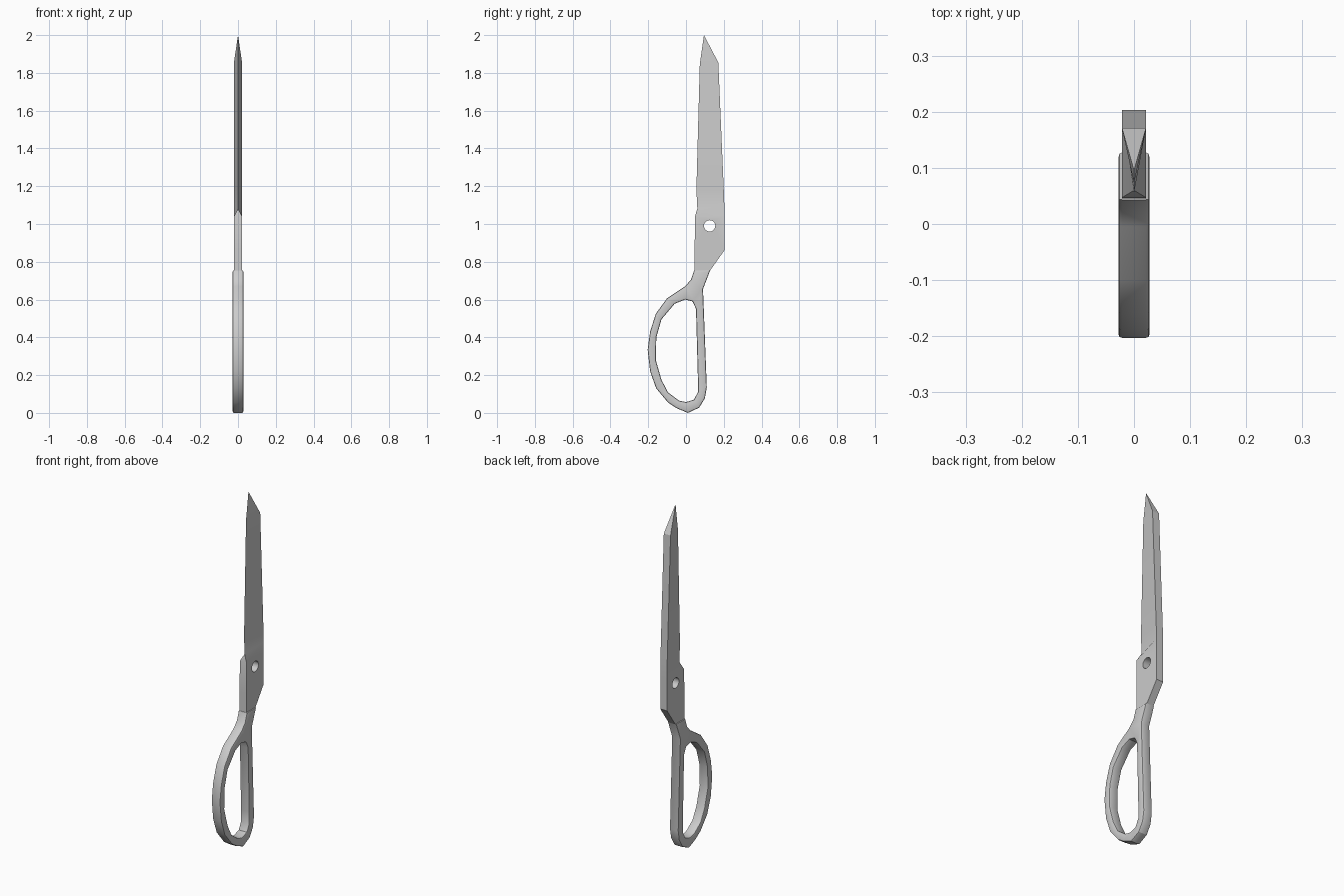
import bpy, bmesh, math
from mathutils import Vector

if "Cube" in bpy.data.objects:
    bpy.data.objects.remove(bpy.data.objects["Cube"])


def make_object(name, bm):
    bmesh.ops.recalc_face_normals(bm, faces=bm.faces)
    mesh = bpy.data.meshes.new(name)
    bm.to_mesh(mesh)
    bm.free()
    obj = bpy.data.objects.new(name, mesh)
    bpy.context.collection.objects.link(obj)
    return obj


def activate(obj):
    bpy.ops.object.select_all(action='DESELECT')
    obj.select_set(True)
    bpy.context.view_layer.objects.active = obj


# Blade: loft of sections (front y, front z, front half-thickness, back y, back z, back half-thickness)
T = 0.0215
sections = [
    (0.045, 0.75, T, 0.125, 0.75, T),
    (0.046, 0.86, T, 0.203, 0.86, T),
    (0.047, 1.04, T, 0.203, 1.04, T),
    (0.060, 1.08, 0, 0.203, 1.10, T),
    (0.055, 1.18, 0, 0.200, 1.18, T),
    (0.073, 1.845, 0, 0.171, 1.855, T),
    (0.095, 2.0, 0, 0.095, 2.0, 0),
]
bm = bmesh.new()
rings = []
for fy, fz, ft, by, bz, bt in sections:
    rings.append([bm.verts.new(p) for p in
                  ((-ft, fy, fz), (ft, fy, fz), (bt, by, bz), (-bt, by, bz))])
for a, b in zip(rings, rings[1:]):
    for i in range(4):
        j = (i + 1) % 4
        bm.faces.new((a[i], a[j], b[j], b[i]))
bm.faces.new(rings[0])
bmesh.ops.remove_doubles(bm, verts=bm.verts, dist=1e-5)
blade = make_object("blade", bm)

# Pivot hole through the blade
bpy.ops.mesh.primitive_cylinder_add(vertices=20, radius=0.03, depth=0.2,
                                    location=(0, 0.125, 0.99),
                                    rotation=(0, math.pi / 2, 0))
cutter = bpy.context.object
cutter.name = "pivot_hole_cutter"
cutter.hide_render = True
hole = blade.modifiers.new("pivot_hole", 'BOOLEAN')
hole.operation = 'DIFFERENCE'
hole.solver = 'EXACT'
hole.object = cutter
activate(blade)
bpy.ops.object.modifier_apply(modifier=hole.name)
bpy.data.objects.remove(cutter)

# Handle: bow outline with finger opening, extruded and softened
outer = [(0.043, 0.755), (0.026, 0.705), (-0.005, 0.67), (-0.10, 0.607), (-0.16, 0.525),
         (-0.19, 0.43), (-0.203, 0.335), (-0.19, 0.22), (-0.158, 0.13), (-0.095, 0.055),
         (-0.05, 0.025), (0.01, 0.0), (0.07, 0.028), (0.10, 0.077), (0.11, 0.135),
         (0.09, 0.655), (0.128, 0.755)]
inner = [(-0.005, 0.60), (-0.06, 0.578), (-0.13, 0.495), (-0.157, 0.40), (-0.16, 0.28),
         (-0.13, 0.175), (-0.095, 0.108), (-0.037, 0.065), (0.0, 0.057), (0.042, 0.07),
         (0.063, 0.11), (0.063, 0.18), (0.053, 0.55), (0.035, 0.59)]
H = 0.028
bm = bmesh.new()
for loop in (outer, inner):
    vs = [bm.verts.new((-H, y, z)) for y, z in loop]
    for i, v in enumerate(vs):
        bm.edges.new((v, vs[(i + 1) % len(vs)]))
bmesh.ops.triangle_fill(bm, edges=bm.edges[:], use_beauty=True)
ext = bmesh.ops.extrude_face_region(bm, geom=bm.faces[:], use_keep_orig=True)
bmesh.ops.translate(bm, vec=Vector((2 * H, 0, 0)),
                    verts=[g for g in ext["geom"] if isinstance(g, bmesh.types.BMVert)])
bmesh.ops.recalc_face_normals(bm, faces=bm.faces)
rim = [e for e in bm.edges
       if abs(e.verts[0].co.x - e.verts[1].co.x) < 1e-5 and e.calc_face_angle(0) > 1.0]
bmesh.ops.bevel(bm, geom=rim, offset=0.007, segments=2, profile=0.5, affect='EDGES')
handle = make_object("handle", bm)

for obj in (blade, handle):
    activate(obj)
    bpy.ops.object.shade_smooth_by_angle(angle=math.radians(30 if obj is handle else 20))
